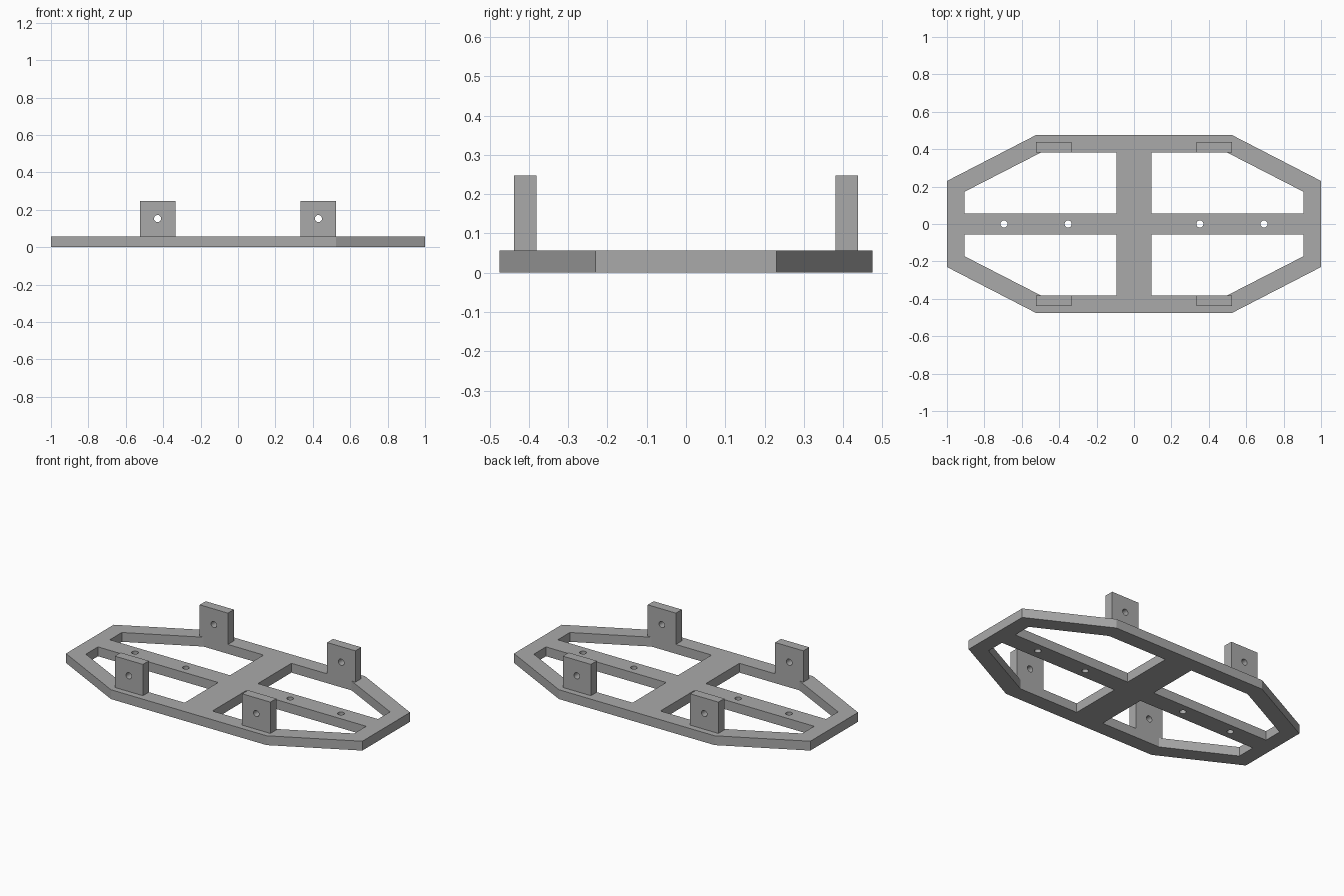
import bpy
from math import sin, cos, pi, radians
from mathutils import Matrix

cube = bpy.data.objects.get("Cube")
if cube:
    bpy.data.objects.remove(cube)

grey = bpy.data.materials.new("plain grey")
grey.use_nodes = True
colour = (0.4, 0.4, 0.4, 1)
grey.diffuse_color = colour
grey.node_tree.nodes["Principled BSDF"].inputs["Base Color"].default_value = colour

THICK = 0.057
HOLE = 0.019


def circle(x, y, r=HOLE, n=32):
    return [(x + r * cos(2 * pi * i / n), y + r * sin(2 * pi * i / n)) for i in range(n)]


def plate(name, loops, thickness, matrix):
    """Filled outline with holes, extruded evenly about its own plane."""
    curve = bpy.data.curves.new(name + "_outline", "CURVE")
    curve.dimensions = "2D"
    curve.fill_mode = "BOTH"
    curve.extrude = thickness / 2
    for loop in loops:
        spline = curve.splines.new("POLY")
        spline.points.add(len(loop) - 1)
        for point, (x, y) in zip(spline.points, loop):
            point.co = (x, y, 0, 1)
        spline.use_cyclic_u = True
    obj = bpy.data.objects.new(name, curve)
    obj.matrix_world = matrix
    bpy.context.collection.objects.link(obj)
    bpy.ops.object.select_all(action="DESELECT")
    obj.select_set(True)
    bpy.context.view_layer.objects.active = obj
    bpy.ops.object.convert(target="MESH")
    obj = bpy.context.object
    obj.data.materials.clear()
    obj.data.materials.append(grey)
    bpy.ops.object.shade_smooth_by_angle(angle=radians(25))
    return obj


# Base frame: octagonal rim, four windows and a cross of bars with bolt holes
outer = [(1, -0.23), (1, 0.23), (0.525, 0.475), (-0.525, 0.475),
         (-1, 0.23), (-1, -0.23), (-0.525, -0.475), (0.525, -0.475)]
window = [(0.094, 0.057), (0.905, 0.057), (0.905, 0.173), (0.5, 0.381), (0.094, 0.381)]
signs = [(sx, sy) for sx in (-1, 1) for sy in (-1, 1)]
loops = [outer]
loops += [[(sx * x, sy * y) for x, y in window] for sx, sy in signs]
loops += [circle(x, 0) for x in (-0.695, -0.352, 0.352, 0.695)]
plate("base_frame", loops, THICK, Matrix.Translation((0, 0, THICK / 2)))

# Four upright drilled lugs standing on the long rims
upright = Matrix.Rotation(pi / 2, 4, "X")
for sx, sy in signs:
    lug = [(-0.095, THICK), (0.095, THICK), (0.095, 0.248), (-0.095, 0.248)]
    name = ("back" if sy > 0 else "front") + ("_left" if sx > 0 else "_right") + "_lug"
    plate(name, [lug, circle(0, 0.153)], THICK,
          Matrix.Translation((sx * 0.43, sy * 0.4095, 0)) @ upright)
